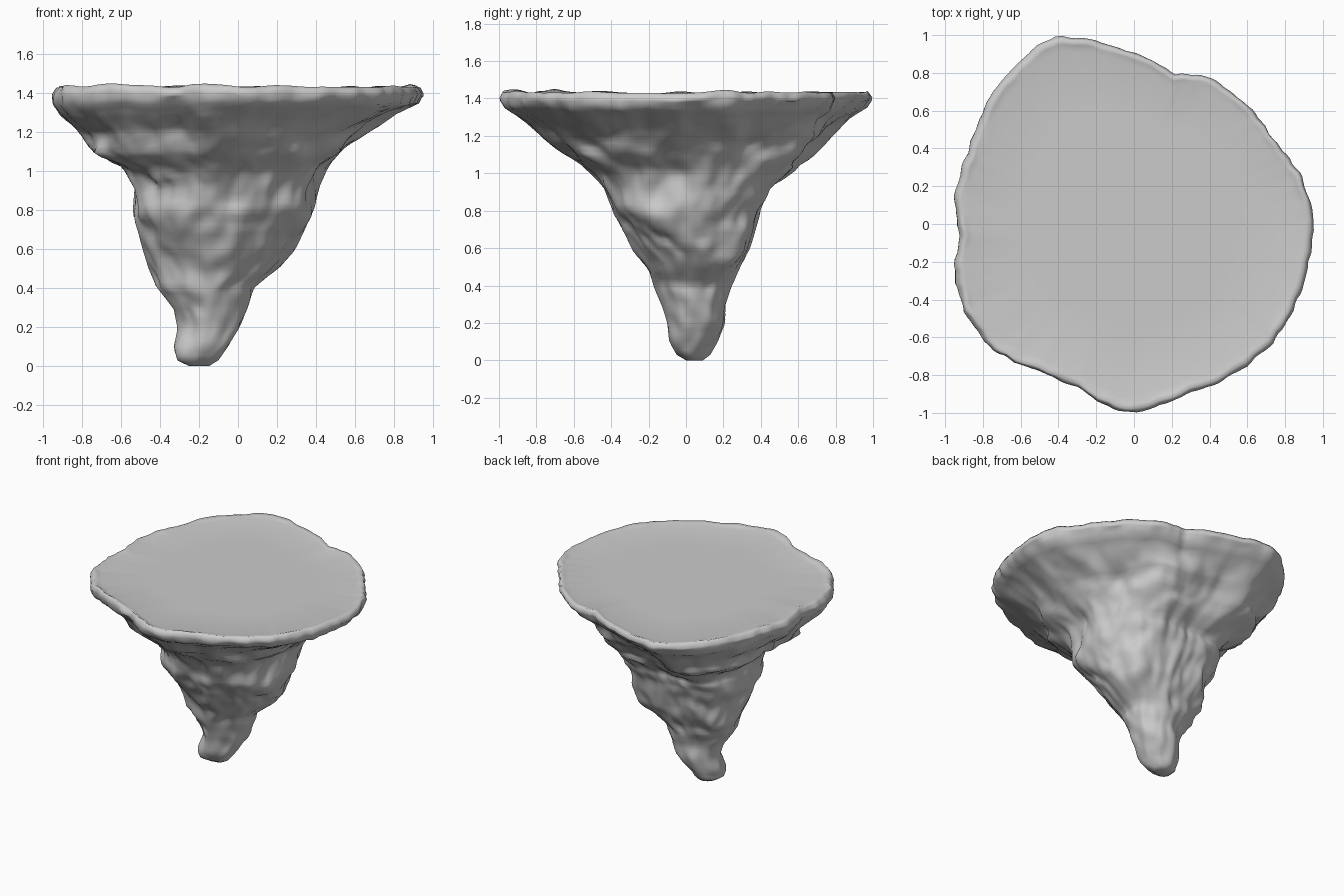
import bpy, bmesh, math
from mathutils import Vector, noise

if "Cube" in bpy.data.objects:
    bpy.data.objects.remove(bpy.data.objects["Cube"])

# Rim outline seen from above
RIM = [(.95, -.03), (.89, .2), (.75, .42), (.6, .62), (.33, .8), (.2, .8), (0, .9), (-.17, .95),
       (-.3, 1), (-.42, 1), (-.55, .92), (-.7, .78), (-.85, .47), (-.96, .13), (-.92, -.05),
       (-.95, -.3), (-.91, -.47), (-.75, -.67), (-.5, -.77), (-.3, -.86), (-.12, -.98),
       (-.02, -1), (.25, -.9), (.5, -.79), (.62, -.72), (.83, -.45), (.91, -.2)]
# Silhouette rows: z, left x, right x, front y, back y
ROWS = [(.0, -.25, -.15, .0, .09), (.03, -.31, -.10, -.05, .13), (.1, -.33, -.05, -.09, .17),
        (.2, -.31, .01, -.10, .21), (.3, -.33, .05, -.13, .21), (.4, -.42, .08, -.17, .24),
        (.5, -.46, .21, -.20, .29), (.6, -.49, .29, -.29, .34), (.8, -.54, .39, -.39, .40),
        (.92, -.53, .42, -.44, .45), (1.02, -.60, .46, -.54, .58), (1.1, -.74, .54, -.65, .68),
        (1.2, -.81, .66, -.78, .78), (1.3, -.92, .82, -.90, .88), (1.35, -.95, .93, -.97, .97),
        (1.4, -.955, .955, -1, 1), (1.435, -.935, .935, -.98, .975)]
N = 200


def rim_radius(a):
    # radius of the rim outline at angle a
    pts = sorted((math.atan2(y, x) % math.tau, math.hypot(x, y)) for x, y in RIM)
    pts = [(pts[-1][0] - math.tau, pts[-1][1])] + pts + [(pts[0][0] + math.tau, pts[0][1])]
    for (a0, r0), (a1, r1) in zip(pts, pts[1:]):
        if a0 <= a <= a1:
            return r0 + (r1 - r0) * (a - a0) / (a1 - a0)


def row_at(z):
    for p, q in zip(ROWS, ROWS[1:]):
        if z <= q[0]:
            t = (z - p[0]) / (q[0] - p[0])
            return [u + (v - u) * t for u, v in zip(p, q)][1:]
    return ROWS[-1][1:]


def fit(points, axis, lo, hi):
    # stretch points so they span lo to hi along one axis
    vals = [p[axis] for p in points]
    a, b = min(vals), max(vals)
    for p in points:
        p[axis] = lo + (p[axis] - a) * (hi - lo) / (b - a)


radii = [rim_radius(math.tau * i / N) for i in range(N)]
levels = [0, .012, .03, .055] + [.08 + .027 * i for i in range(49)] + [1.39, 1.405, 1.42, 1.435]

# Lofted rock body
bm = bmesh.new()
rings = []
for z in levels:
    x0, x1, y0, y1 = row_at(z)
    c = Vector(((x0 + x1) / 2, (y0 + y1) / 2))
    blend = min(1, max(0, (z - .7) / .6))
    bulge = .09 * max(0, 1 - abs(z - .85) / .5)
    amp = .06 * min(1, .3 + z) * (1 if z < 1.2 else max(.2, 1 - (z - 1.2) * 5))
    pts = []
    for i in range(N):
        a = math.tau * i / N
        r = 1 + (radii[i] - 1) * blend
        # fuller diagonals halfway up, most at the back left
        r += bulge * math.sin(2 * a) ** 2 * (1.6 if math.pi / 2 < a < math.pi else .9)
        p = Vector((c.x * (1 - blend) + r * math.cos(a) * (x1 - x0) / 2 + c.x * blend,
                    c.y + r * math.sin(a) * (y1 - y0) / 2, z))
        # broad facets, then small chips
        d = amp * noise.noise(p * 3 + Vector((4, 1, 7)))
        d += amp * .5 * noise.noise(p * 7 + Vector((2, 9, 3)))
        d += .016 * noise.noise(Vector((p.x * 14, p.y * 14, p.z * 8)))
        p.x += d * math.cos(a)
        p.y += d * math.sin(a)
        pts.append(p)
    fit(pts, 0, x0, x1)
    fit(pts, 1, y0, y1)
    for p in pts:
        if z > 1.38:
            p.z += .02 * noise.noise(Vector((p.x * 5, p.y * 5, 3)))
        elif z > 0:
            p.z += .022 * min(1, z * 3) * noise.noise(p * 4.5 + Vector((8, 8, 1)))
    rings.append([bm.verts.new(p) for p in pts])

# Flat top inside the raised lip
lip = rings[-1]
for k, h in ((.975, 1.428), (.94, 1.42), (.6, 1.42), (.25, 1.42)):
    rings.append([bm.verts.new((v.co.x * k, v.co.y * k, h)) for v in lip])
for lo, hi in zip(rings, rings[1:]):
    for i in range(N):
        j = (i + 1) % N
        bm.faces.new((lo[i], lo[j], hi[j], hi[i]))
bm.faces.new(rings[-1])
bm.faces.new(rings[0][::-1])

mesh = bpy.data.meshes.new("floating_rock")
bm.to_mesh(mesh)
bm.free()
rock = bpy.data.objects.new("floating_rock", mesh)
bpy.context.collection.objects.link(rock)
for f in mesh.polygons:
    f.use_smooth = True
